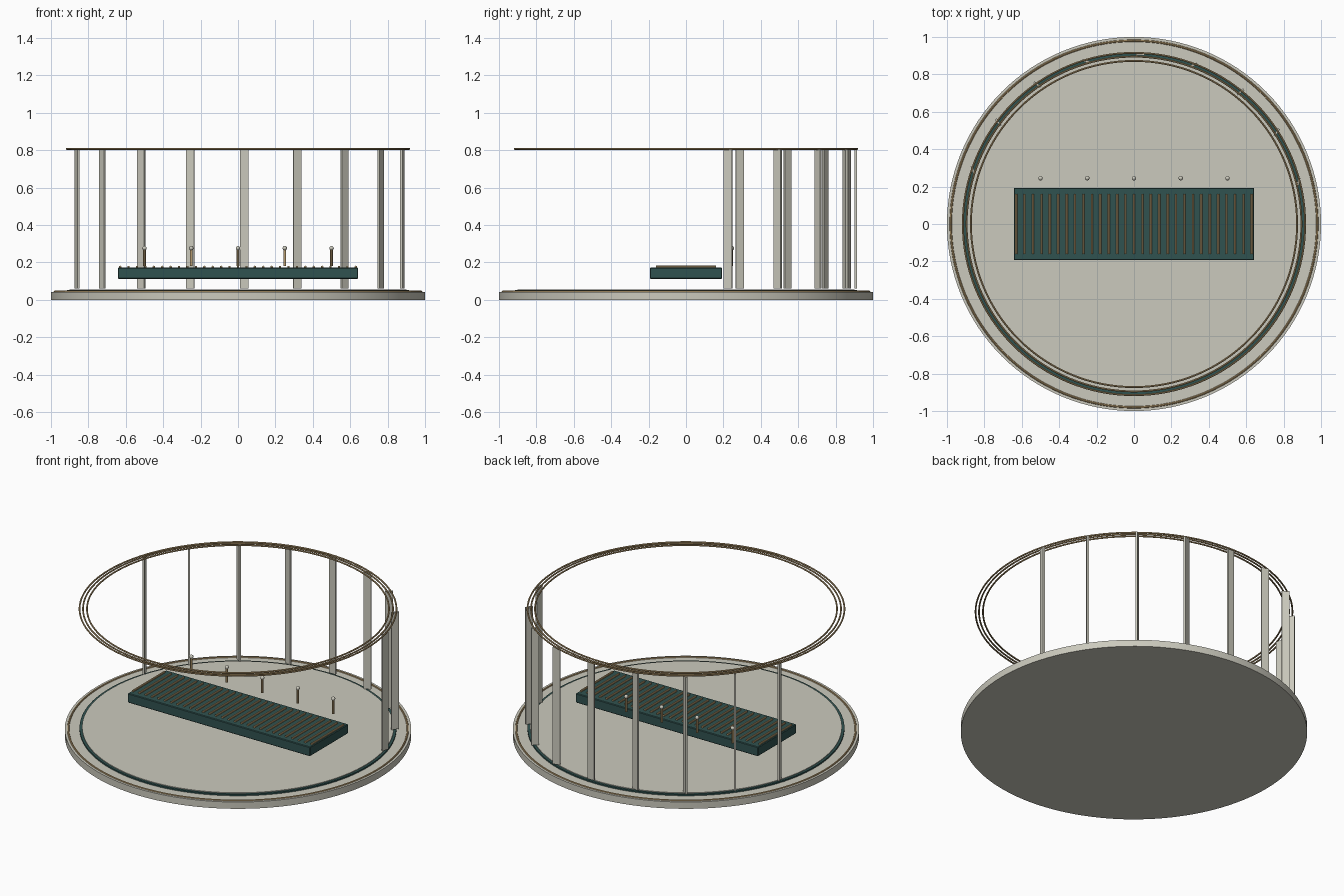
import bpy
from math import sin, cos, pi

if "Cube" in bpy.data.objects:
    bpy.data.objects.remove(bpy.data.objects["Cube"])


def material(name, rgb):
    m = bpy.data.materials.new(name)
    m.use_nodes = True
    color = (*rgb, 1)
    m.diffuse_color = color
    m.node_tree.nodes["Principled BSDF"].inputs["Base Color"].default_value = color
    return m


stone = material("pale stone", (0.60, 0.59, 0.51))
teal = material("dark teal", (0.03, 0.085, 0.08))
brass = material("brass", (0.47, 0.33, 0.16))


def finish(name, mat, smooth=True):
    ob = bpy.context.object
    ob.name = name
    ob.data.materials.append(mat)
    if smooth:
        bpy.ops.object.shade_smooth_by_angle()
    return ob


def cylinder(name, mat, r, z0, z1, x=0, y=0, sides=128):
    bpy.ops.mesh.primitive_cylinder_add(
        vertices=sides, radius=r, depth=z1 - z0, location=(x, y, (z0 + z1) / 2))
    return finish(name, mat)


def ring(name, mat, r, z, minor):
    bpy.ops.mesh.primitive_torus_add(
        major_radius=r, minor_radius=minor, major_segments=128,
        minor_segments=8, location=(0, 0, z))
    return finish(name, mat)


def box(name, mat, size, loc, turn=0):
    bpy.ops.mesh.primitive_cube_add(size=1, location=loc, rotation=(0, 0, turn))
    bpy.context.object.scale = size
    bpy.ops.object.transform_apply(location=False, rotation=False, scale=True)
    return finish(name, mat, False)


# Round stepped base
cylinder("base_disc", stone, 1.0, 0, 0.043)
ring("base_trim", brass, 0.98, 0.043, 0.006)
cylinder("floor_edge", teal, 0.915, 0.04, 0.052)
cylinder("floor_disc", stone, 0.9, 0.045, 0.056)

# Slim posts around the rear half
POSTS, START, END = 9, 0.25, 2.82
for i in range(POSTS):
    a = START + (END - START) * i / (POSTS - 1)
    box("post_%d" % (i + 1), stone, (0.045, 0.012, 0.745),
        (0.907 * cos(a), 0.907 * sin(a), 0.432), pi / 2 - a)

# Triple overhead ring
for name, r in (("outer", 0.915), ("middle", 0.895), ("inner", 0.872)):
    ring("overhead_ring_" + name, brass, r, 0.807, 0.005)

# Central slab with bars across it
slab = box("slab", teal, (1.285, 0.386, 0.06), (0, 0, 0.142))
bevel = slab.modifiers.new("bevel", "BEVEL")
bevel.width = 0.004
for i in range(29):
    bpy.ops.mesh.primitive_cylinder_add(
        vertices=10, radius=0.0065, depth=0.32,
        location=(0.045 * (i - 14), 0, 0.176), rotation=(pi / 2, 0, 0))
    finish("bar_%d" % (i + 1), brass)

# Row of pins behind the slab
for i in range(5):
    x = 0.25 * (i - 2)
    cylinder("pin_stem_%d" % (i + 1), brass, 0.007, 0.18, 0.275, x, 0.245, 12)
    bpy.ops.mesh.primitive_uv_sphere_add(
        segments=16, ring_count=10, radius=0.012, location=(x, 0.245, 0.276))
    finish("pin_head_%d" % (i + 1), stone)
